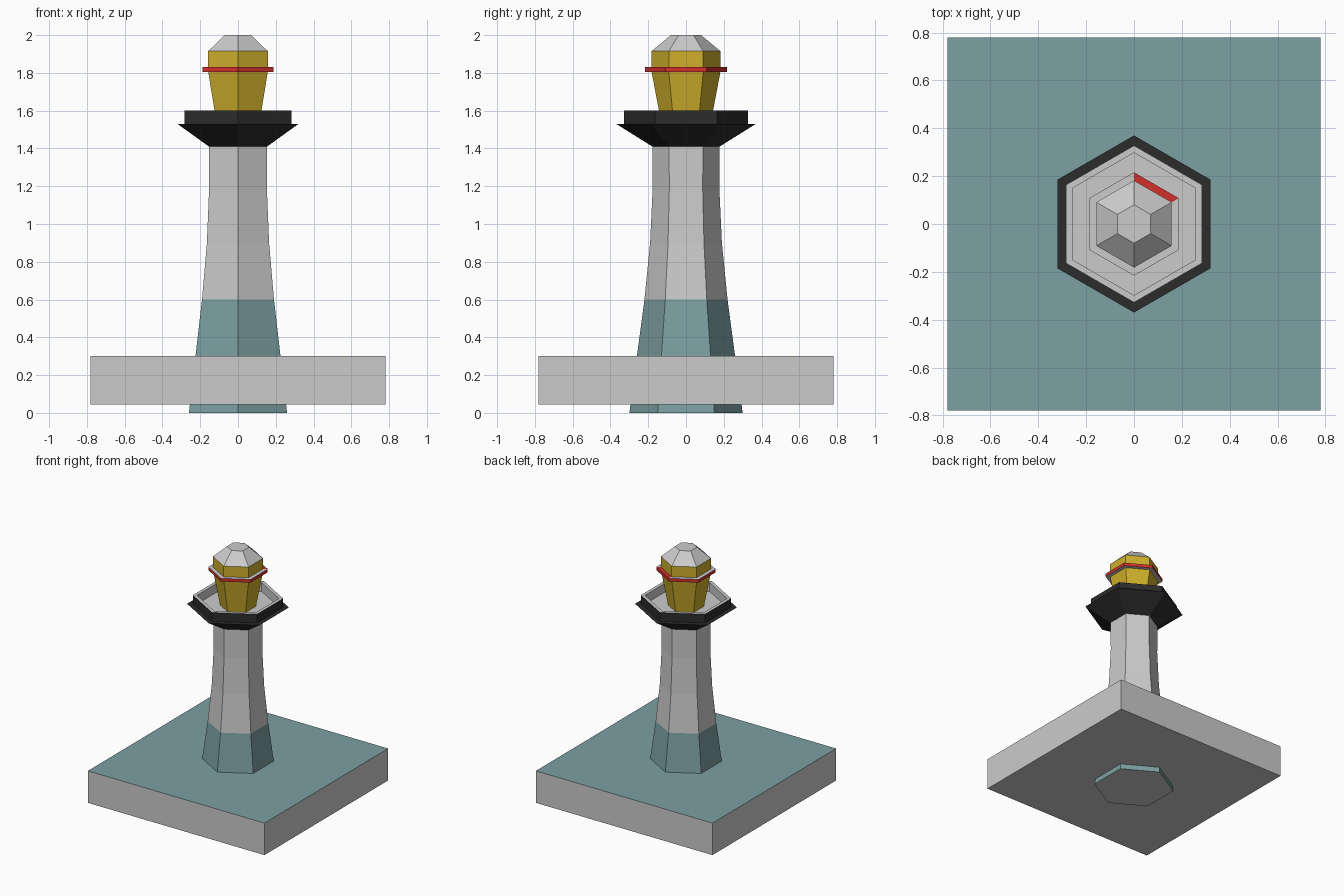
import bpy, bmesh, math

if "Cube" in bpy.data.objects:
    bpy.data.objects.remove(bpy.data.objects["Cube"])

def material(name, rgb):
    m = bpy.data.materials.new(name)
    m.diffuse_color = (*rgb, 1)
    m.use_nodes = True
    m.node_tree.nodes["Principled BSDF"].inputs["Base Color"].default_value = m.diffuse_color
    return m

WHITE = material("white", (0.8, 0.8, 0.83))
TEAL = material("teal", (0.2, 0.35, 0.36))
BLACK = material("black", (0.025, 0.025, 0.025))
GOLD = material("gold", (0.62, 0.43, 0.025))
RED = material("red", (0.65, 0.03, 0.025))

def finish(name, bm, mats):
    me = bpy.data.meshes.new(name)
    bm.to_mesh(me)
    bm.free()
    for m in mats:
        me.materials.append(m)
    ob = bpy.data.objects.new(name, me)
    bpy.context.collection.objects.link(ob)
    return ob

def hex_lathe(name, profile, bands, mats, cap_bottom=None, cap_top=None):
    """Sweep (radius, z) points round six sides; bands = material index per step."""
    bm = bmesh.new()
    rings = []
    for r, z in profile:
        angles = [math.radians(30 + 60 * i) for i in range(6)]
        rings.append([bm.verts.new((r * math.cos(a), r * math.sin(a), z)) for a in angles])
    for lo, hi, mat in zip(rings, rings[1:], bands):
        for i in range(6):
            j = (i + 1) % 6
            bm.faces.new((lo[i], lo[j], hi[j], hi[i])).material_index = mat
    if cap_bottom is not None:
        bm.faces.new(rings[0][::-1]).material_index = cap_bottom
    if cap_top is not None:
        bm.faces.new(rings[-1]).material_index = cap_top
    return finish(name, bm, mats)

# Square ground slab with a teal top
bm = bmesh.new()
bmesh.ops.create_cube(bm, size=1)
bmesh.ops.scale(bm, vec=(1.56, 1.56, 0.255), verts=bm.verts)
bmesh.ops.translate(bm, vec=(0, 0, 0.1725), verts=bm.verts)
bm.normal_update()
for f in bm.faces:
    f.material_index = 1 if f.normal.z > 0.5 else 0
finish("ground_slab", bm, [WHITE, TEAL])

# Tapered tower, teal at the foot
hex_lathe("tower_shaft",
          [(0.30, 0), (0.22, 0.6), (0.19, 0.9), (0.177, 1.18), (0.178, 1.41)],
          [1, 0, 0, 0], [WHITE, TEAL], cap_bottom=0)

# Flared balcony with parapet and white floor
hex_lathe("gallery",
          [(0.178, 1.41), (0.37, 1.53), (0.328, 1.53), (0.328, 1.60),
           (0.298, 1.60), (0.298, 1.53), (0.13, 1.53)],
          [1, 1, 1, 0, 0, 0], [WHITE, BLACK])

# Lantern room, widening upwards
hex_lathe("lantern_room", [(0.13, 1.53), (0.182, 1.805), (0.182, 1.915)],
          [0, 0], [GOLD])

# Thin band round the lantern; one top segment is red
band = hex_lathe("lantern_band",
                 [(0.182, 1.805), (0.216, 1.805), (0.216, 1.83), (0.182, 1.83)],
                 [0, 1, 0], [WHITE, RED])
band.data.polygons[12].material_index = 1

# Roof with flat top
hex_lathe("roof", [(0.182, 1.915), (0.08, 2.0)], [0], [WHITE], cap_top=0)
